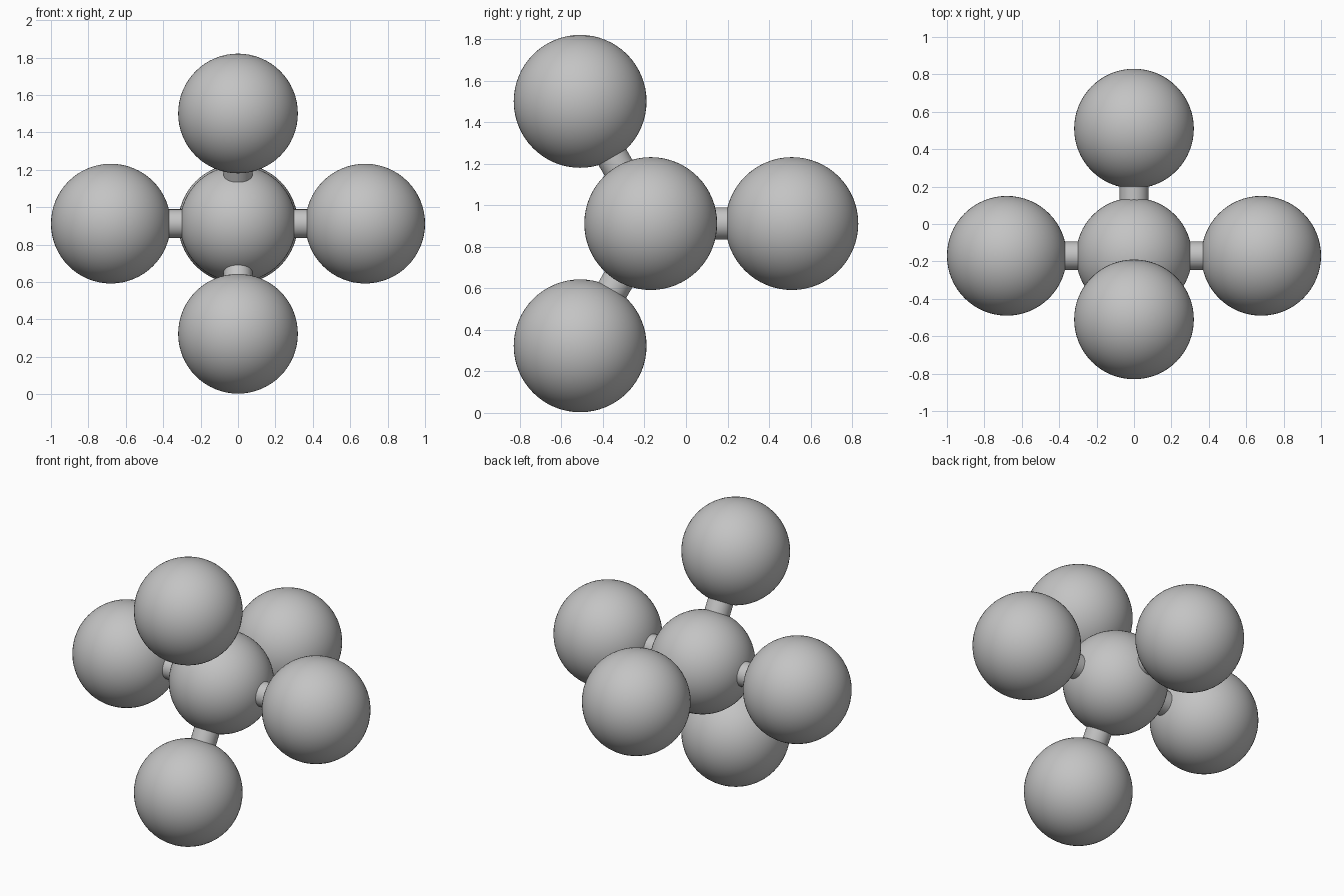
import bpy
import math
from mathutils import Vector

cube = bpy.data.objects.get("Cube")
if cube:
    bpy.data.objects.remove(cube, do_unlink=True)

GREY = (0.55, 0.55, 0.55, 1.0)
CENTRE = Vector((0, -0.17, 0.912))
REACH = 0.68          # hub centre to outer ball centre
BALL_RADIUS = 0.32
HUB_RADIUS = 0.31
ROD_RADIUS = 0.077

grey = bpy.data.materials.new("neutral_grey")
grey.use_nodes = True
grey.diffuse_color = GREY
grey.node_tree.nodes["Principled BSDF"].inputs["Base Color"].default_value = GREY


def finish(name):
    obj = bpy.context.object
    obj.name = name
    obj.data.materials.append(grey)
    bpy.ops.object.shade_smooth_by_angle()
    return obj


def ball(name, location, radius):
    bpy.ops.mesh.primitive_uv_sphere_add(
        segments=64, ring_count=32, radius=radius, location=location)
    return finish(name)


def rod(name, start, end):
    axis = end - start
    bpy.ops.mesh.primitive_cylinder_add(
        vertices=48, radius=ROD_RADIUS, depth=axis.length,
        location=(start + end) / 2,
        rotation=axis.to_track_quat('Z', 'Y').to_euler())
    return finish(name)


# Two axial arms along x, three arms evenly spread in the yz plane
third = math.radians(120)
arms = {"left": Vector((1, 0, 0)), "right": Vector((-1, 0, 0))}
for i, side in enumerate(("back", "upper_front", "lower_front")):
    arms[side] = Vector((0, math.cos(i * third), math.sin(i * third)))

# Central hub, then a rod and a ball on each arm
ball("central_ball", CENTRE, HUB_RADIUS)
for side, direction in arms.items():
    tip = CENTRE + direction * REACH
    # Rod ends stay just inside both balls
    rod(side + "_rod", CENTRE + direction * (HUB_RADIUS - 0.06),
        tip - direction * (BALL_RADIUS - 0.06))
    ball(side + "_ball", tip, BALL_RADIUS)
